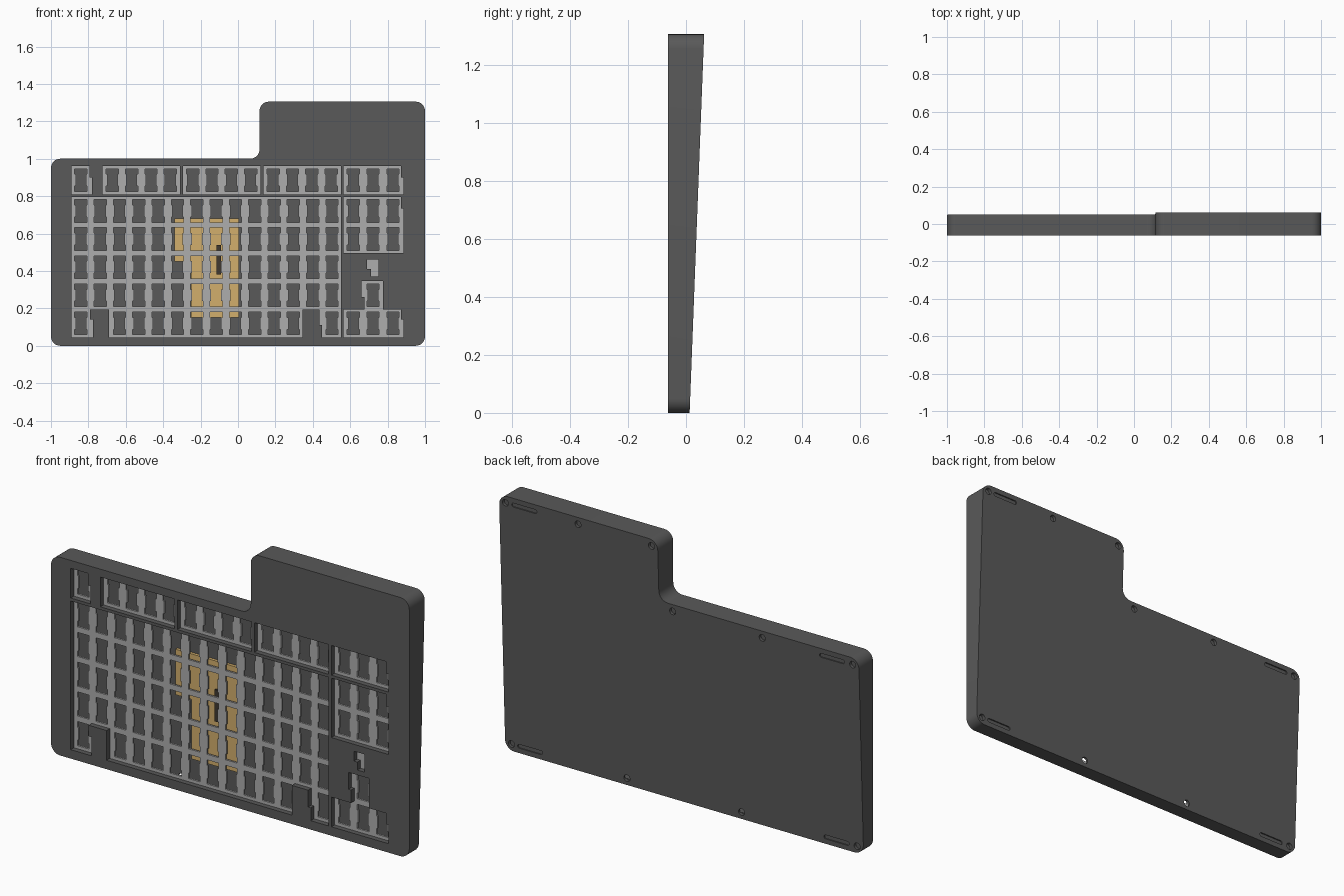
import bpy, bmesh
from math import sin, cos, pi
from mathutils import Vector

if "Cube" in bpy.data.objects:
    bpy.data.objects.remove(bpy.data.objects["Cube"])

FRONT = -0.0625


def back_y(z):
    """Sloped back surface of the case."""
    return 0.0125 + 0.05 * z / 1.305


def rounded(pts, r, n=8):
    """Round every right-angled corner of an outline given as (x, z)."""
    out = []
    for i, p in enumerate(pts):
        p = Vector(p)
        d1 = (Vector(pts[i - 1]) - p).normalized()
        d2 = (Vector(pts[(i + 1) % len(pts)]) - p).normalized()
        c = p + (d1 + d2) * r
        for k in range(n + 1):
            t = pi / 2 * k / n
            out.append(tuple(c - r * (d2 * cos(t) + d1 * sin(t))))
    return out


def rect(x0, x1, z0, z1):
    return [(x0, z0), (x1, z0), (x1, z1), (x0, z1)]


def stepped(x0, x1, z0, z1):
    """Rectangle whose lower right side is a little wider."""
    zm = z1 - 0.06
    return [(x0, z0), (x1, z0), (x1, zm), (x1 - 0.014, zm), (x1 - 0.014, z1), (x0, z1)]


def circle(x, z, r, n=20):
    return [(x + r * cos(2 * pi * k / n), z + r * sin(2 * pi * k / n)) for k in range(n)]


def prisms(name, loops, y0, y1, color=None):
    """One object made of outlines extruded along y; y1 may depend on z."""
    bm = bmesh.new()
    for loop in loops:
        a = [bm.verts.new((x, y0, z)) for x, z in loop]
        b = [bm.verts.new((x, y1(z) if callable(y1) else y1, z)) for x, z in loop]
        bm.faces.new(a)
        bm.faces.new(b)
        for i in range(len(a)):
            j = (i + 1) % len(a)
            bm.faces.new((a[i], a[j], b[j], b[i]))
    bmesh.ops.recalc_face_normals(bm, faces=bm.faces)
    me = bpy.data.meshes.new(name)
    bm.to_mesh(me)
    bm.free()
    ob = bpy.data.objects.new(name, me)
    bpy.context.collection.objects.link(ob)
    if color:
        mat = bpy.data.materials.new(name + "_colour")
        mat.diffuse_color = (*color, 1)
        mat.use_nodes = True
        mat.node_tree.nodes["Principled BSDF"].inputs["Base Color"].default_value = mat.diffuse_color
        me.materials.append(mat)
    return ob


def cut(ob, *cutters):
    """Subtract cutters, bake the result and remove them."""
    for c in cutters:
        m = ob.modifiers.new("cut", 'BOOLEAN')
        m.operation, m.solver, m.object = 'DIFFERENCE', 'EXACT', c
    dg = bpy.context.evaluated_depsgraph_get()
    me = bpy.data.meshes.new_from_object(ob.evaluated_get(dg))
    ob.modifiers.clear()
    ob.data = me
    for c in cutters:
        bpy.data.objects.remove(c)


# Case: L-shaped wedge
outline = [(-1, 0), (1, 0), (1, 1.305), (0.115, 1.305), (0.115, 1), (-1, 1)]
case = prisms("case", [rounded(outline, 0.05)], FRONT, back_y, (0.1, 0.1, 0.1))

# Key openings in the front face
main = [(-0.89, 0.045), (-0.775, 0.045), (-0.775, 0.14), (-0.79, 0.14), (-0.79, 0.195),
        (-0.69, 0.195), (-0.69, 0.045), (0.345, 0.045), (0.345, 0.195), (0.435, 0.195),
        (0.435, 0.11), (0.45, 0.11), (0.45, 0.045), (0.55, 0.045), (0.55, 0.795), (-0.89, 0.795)]
arrows = [(0.565, 0.045), (0.885, 0.045), (0.885, 0.14), (0.871, 0.14), (0.871, 0.195),
          (0.775, 0.195), (0.775, 0.345), (0.66, 0.345), (0.66, 0.26), (0.675, 0.26),
          (0.675, 0.195), (0.565, 0.195)]
indicator = [(0.71, 0.37), (0.75, 0.37), (0.75, 0.46), (0.69, 0.46), (0.69, 0.41), (0.71, 0.41)]
openings = [main, arrows, indicator,
            stepped(-0.89, -0.78, 0.81, 0.96),
            rect(-0.725, -0.31, 0.81, 0.96),
            rect(-0.295, 0.12, 0.81, 0.96),
            rect(0.135, 0.55, 0.81, 0.96),
            stepped(0.565, 0.885, 0.81, 0.96),
            stepped(0.565, 0.885, 0.495, 0.795)]
front_cutter = prisms("front_cutter", openings, -0.1, -0.02)
cavity_cutter = prisms("cavity_cutter", [rect(-0.92, 0.92, 0.025, 0.975)], -0.037, 0.004)

# Screw holes and foot slots in the back
screws = ([(x, 0.035) for x in (-0.965, -0.32, 0.32, 0.965)]
          + [(x, 0.965) for x in (-0.965, -0.46, 0.04)]
          + [(x, 1.27) for x in (0.15, 0.56, 0.965)])
slots = [(-0.85, 0.035), (0.86, 0.035), (-0.85, 0.965), (0.86, 1.27)]
screw_cutters, slot_cutters = [], []
for x, z in screws:
    screw_cutters.append(prisms("screw_cutter", [circle(x, z, 0.017)],
                                back_y(z) - 0.015, back_y(z) + 0.05))
for x, z in slots:
    loop = rounded(rect(x - 0.07, x + 0.07, z - 0.01, z + 0.01), 0.0095, 5)
    slot_cutters.append(prisms("slot_cutter", [loop], back_y(z) - 0.006, back_y(z) + 0.05))
cut(case, front_cutter, cavity_cutter, *screw_cutters, *slot_cutters)

# Switch plate with one notched hole per key
rows = [0.12 + 0.15 * r for r in range(5)]
f_row = 0.885
cols = [-0.84 + 0.1033 * c for c in range(14)]
nav = [0.617, 0.722, 0.829]
keys = [(x, z) for r, z in enumerate(rows) for c, x in enumerate(cols)
        if not (r == 0 and c in (1, 12))]
keys += [(x, z) for x in nav for z in (rows[0], rows[3], rows[4], f_row)]
keys += [(nav[1], rows[1]), (cols[0], f_row)]
keys += [(x0 + 0.1033 * k, f_row) for x0 in (-0.672, -0.242, 0.188) for k in range(4)]


def key_hole(x, z):
    w, n, h, s = 0.033, 0.027, 0.061, 0.032
    half = [(w, -h), (w, -s), (n, -s), (n, s), (w, s), (w, h)]
    return [(x + a, z + b) for a, b in half] + [(x - a, z + b) for a, b in reversed(half)]


plate = prisms("switch_plate", [rect(-0.91, 0.91, 0.03, 0.97)], -0.034, -0.024, (0.42, 0.42, 0.42))
cut(plate, prisms("key_cutter", [key_hole(x, z) for x, z in keys], -0.06, 0.0))

# Circuit board behind the plate, with a small connector
board = [(-0.25, 0.15), (0.005, 0.15), (0.005, 0.68), (-0.34, 0.68), (-0.34, 0.45), (-0.25, 0.45)]
prisms("circuit_board", [board], -0.012, 0.003, (0.65, 0.43, 0.15))
prisms("board_connector", [rect(-0.115, -0.09, 0.38, 0.54)], -0.022, -0.011, (0.05, 0.04, 0.03))

# Smooth the rounded case corners, keeping edges sharp
bpy.context.view_layer.objects.active = case
case.select_set(True)
bpy.ops.object.shade_smooth_by_angle(angle=pi / 6)
